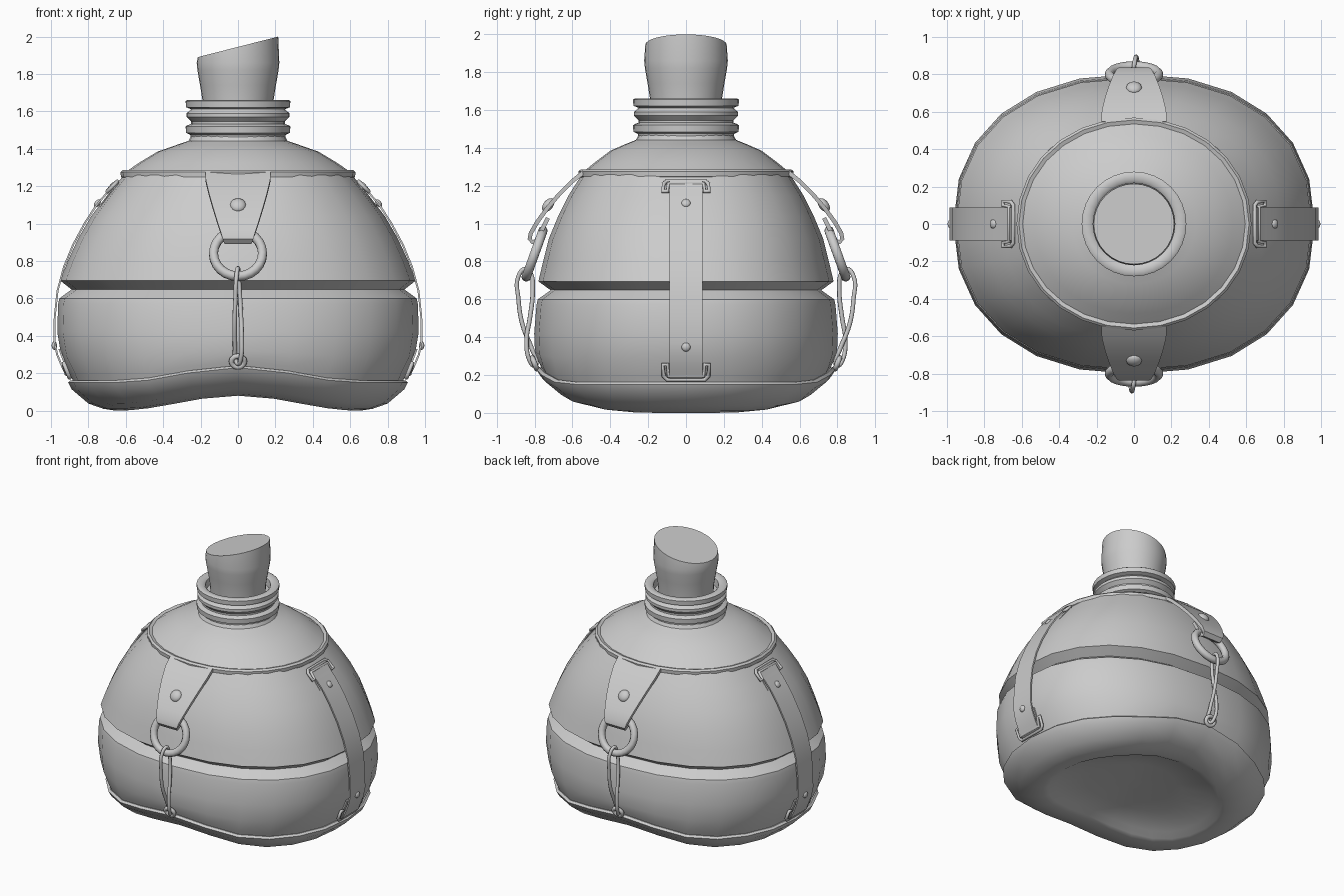
import bpy, bmesh, math
from mathutils import Vector, Matrix

if "Cube" in bpy.data.objects:
    bpy.data.objects.remove(bpy.data.objects["Cube"])


def lift(x):
    # saddle-shaped rise of the underside towards the middle
    return 0.04 * (1 + math.cos(math.pi * min(abs(x) / 0.65, 1)))


def add_mesh(name, bm, angle=0):
    bmesh.ops.recalc_face_normals(bm, faces=bm.faces)
    me = bpy.data.meshes.new(name)
    bm.to_mesh(me)
    bm.free()
    me.transform(Matrix.Rotation(angle, 4, 'Z'))
    ob = bpy.data.objects.new(name, me)
    bpy.context.collection.objects.link(ob)
    return ob


def skin(bm, rings, caps=True):
    for r0, r1 in zip(rings, rings[1:]):
        n = len(r0)
        for i in range(n):
            j = (i + 1) % n
            bm.faces.new((r0[i], r0[j], r1[j], r1[i]))
    if caps:
        bm.faces.new(rings[0])
        bm.faces.new(rings[-1])


def loft(name, rings, n=24, p=2.0, wave=0.0, slope=0.0):
    """rings: (half x, half y, z[, wave weight]); superellipse exponent p.
    slope tilts the last ring."""
    bm = bmesh.new()
    out = []
    for k, (a, b, z, *w) in enumerate(rings):
        w = w[0] if w else wave
        ring = []
        for i in range(n):
            t = 2 * math.pi * i / n
            c, s = math.cos(t), math.sin(t)
            x = a * math.copysign(abs(c) ** (2 / p), c)
            y = b * math.copysign(abs(s) ** (2 / p), s)
            dz = w * lift(x) + (slope * x if k == len(rings) - 1 else 0)
            ring.append(bm.verts.new((x, y, z + dz)))
        out.append(ring)
    skin(bm, out)
    return add_mesh(name, bm)


def ribbon(name, path, thick, angle):
    """Flat strap along (radius, z, half width) points, turned about z."""
    bm = bmesh.new()
    pts = [Vector((r, z)) for r, z, w in path]
    out = []
    for i, (r, z, w) in enumerate(path):
        d = (pts[min(i + 1, len(pts) - 1)] - pts[max(i - 1, 0)]).normalized()
        nr, nz = -d.y * thick / 2, d.x * thick / 2
        out.append([bm.verts.new(v) for v in (
            (r + nr, -w, z + nz), (r + nr, w, z + nz),
            (r - nr, w, z - nz), (r - nr, -w, z - nz))])
    skin(bm, out)
    return add_mesh(name, bm, angle)


def rivet(name, r, z, tilt, size, angle):
    bm = bmesh.new()
    bmesh.ops.create_uvsphere(bm, u_segments=14, v_segments=8, radius=size)
    m = (Matrix.Translation((r, 0, z)) @ Matrix.Rotation(tilt, 4, 'Y')
         @ Matrix.Diagonal((1, 1, 0.6, 1)))
    bm.transform(m)
    return add_mesh(name, bm, angle)


def wire(name, pts, radius, angle, smooth=False):
    """Closed round wire through (radius, side, z) points."""
    cu = bpy.data.curves.new(name, 'CURVE')
    cu.dimensions = '3D'
    cu.bevel_depth = radius
    cu.bevel_resolution = 2
    if smooth:
        sp = cu.splines.new('BEZIER')
        sp.bezier_points.add(len(pts) - 1)
        for bp, p in zip(sp.bezier_points, pts):
            bp.co = p
            bp.handle_left_type = bp.handle_right_type = 'AUTO'
        sp.resolution_u = 5
    else:
        sp = cu.splines.new('POLY')
        sp.points.add(len(pts) - 1)
        for bp, p in zip(sp.points, pts):
            bp.co = (*p, 1)
    sp.use_cyclic_u = True
    cu.transform(Matrix.Rotation(angle, 4, 'Z'))
    ob = bpy.data.objects.new(name, cu)
    bpy.context.collection.objects.link(ob)


# cloth body with a pinched groove round the middle
loft("body", [
    (.87, .75, .13, 1.0), (.895, .775, .19, .9), (.945, .798, .29, .4),
    (.966, .802, .42, 0), (.962, .79, .57, 0), (.955, .783, .60, 0),
    (.89, .715, .648, 0), (.95, .78, .695, 0), (.91, .755, .80, 0),
    (.855, .725, .92, 0), (.785, .675, 1.04, 0), (.70, .62, 1.15, 0),
    (.61, .55, 1.26, 0)], p=2.25)

# base shell with a rolled lip and a recessed underside
loft("base", [
    (.86, .74, .155), (.895, .775, .162), (.908, .79, .15), (.89, .77, .115),
    (.80, .68, .038), (.72, .58, .01), (.655, .51, 0), (.62, .475, .006),
    (.57, .43, .03), (.35, .27, .045), (.08, .06, .05)], p=2.2, wave=1)

# sloping shoulder with its rolled edge
loft("shoulder", [
    (.58, .52, 1.245), (.612, .553, 1.238), (.626, .567, 1.25),
    (.628, .569, 1.275), (.615, .556, 1.287), (.595, .535, 1.28),
    (.53, .48, 1.325), (.43, .40, 1.385), (.33, .32, 1.42),
    (.265, .265, 1.442), (.25, .25, 1.47)], n=28, p=2.05)

# threaded neck
loft("neck", [(r, r, z) for r, z in (
    (.25, 1.44), (.255, 1.475), (.278, 1.485), (.28, 1.52), (.268, 1.527),
    (.25, 1.533), (.25, 1.545), (.275, 1.57), (.275, 1.59), (.25, 1.612),
    (.278, 1.622), (.28, 1.655), (.27, 1.662), (.235, 1.662), (.22, 1.65),
    (.215, 1.60))], n=32)

# slant-cut stopper
loft("stopper", [(r, r, z) for r, z in (
    (.185, 1.58), (.19, 1.66), (.203, 1.74), (.217, 1.82), (.221, 1.86),
    (.215, 1.945))], n=32, slope=.255)

# front and back tabs with ring and wire hook
for side, a in (("front", -math.pi / 2), ("back", math.pi / 2)):
    ribbon(side + "_tab", [
        (.54, 1.272, .175), (.60, 1.225, .172), (.67, 1.155, .155),
        (.73, 1.085, .135), (.785, 1.01, .112), (.82, .95, .092),
        (.826, .92, .082), (.812, .902, .072), (.79, .912, .072),
        (.765, .96, .08), (.73, 1.03, .09)], .022, a)
    rivet(side + "_tab_rivet", .728, 1.098, .9, .043, a)
    wire(side + "_ring", [
        (.80 + .34 * .129 * math.cos(t), .131 * math.sin(t),
         .84 - .94 * .129 * math.cos(t))
        for t in (2 * math.pi * i / 24 for i in range(24))], .026, a)
    wire(side + "_hook", [
        (.845, 0, .762), (.886, -.008, .72), (.885, -.014, .60),
        (.865, -.018, .47), (.815, -.016, .34), (.79, -.012, .27),
        (.80, 0, .25), (.825, .014, .275), (.842, .02, .39),
        (.825, .016, .50), (.81, .008, .65), (.82, .002, .735)],
        .012, a, True)
    wire(side + "_hook_eye", [
        (.80 + .012 * math.sin(t), .036 * math.cos(t),
         .262 + .03 * math.sin(t))
        for t in (2 * math.pi * i / 12 for i in range(12))], .014, a)

# side straps folded round wire loops at both ends
for side, a in (("right", 0), ("left", math.pi)):
    w = .088
    ribbon(side + "_strap", [(r, z, w) for r, z in (
        (.735, 1.085), (.69, 1.15), (.645, 1.205), (.64, 1.225),
        (.655, 1.226), (.70, 1.165), (.752, 1.105), (.815, 1.01),
        (.88, .89), (.93, .77), (.965, .64), (.98, .50), (.982, .37),
        (.967, .30), (.94, .235), (.917, .19), (.905, .185), (.903, .20),
        (.925, .25), (.955, .33))], .01, a)
    rivet(side + "_upper_rivet", .752, 1.108, .9, .025, a)
    rivet(side + "_lower_rivet", .982, .348, 1.6, .024, a)
    # loop corners: (radius, z) at the shut edge and at the two feet
    for part, shut, feet in (("upper", (.645, 1.225), (.70, 1.17)),
                             ("lower", (.90, .175), (.932, .255))):
        m = [shut[k] + .25 * (feet[k] - shut[k]) for k in (0, 1)]
        wire(f"{side}_{part}_loop", [
            (shut[0], -.10, shut[1]), (shut[0], .10, shut[1]),
            (m[0], .118, m[1]), (feet[0], .122, feet[1]),
            (feet[0], .098, feet[1]), (m[0] + .008, .094, m[1]),
            (m[0] + .008, -.094, m[1]), (feet[0], -.098, feet[1]),
            (feet[0], -.122, feet[1]), (m[0], -.118, m[1])], .011, a)

# smooth shading with crisp edges
bpy.ops.object.select_all(action='DESELECT')
for ob in bpy.data.objects:
    if ob.type == 'MESH':
        ob.select_set(True)
        bpy.context.view_layer.objects.active = ob
bpy.ops.object.shade_smooth_by_angle(angle=math.radians(40))
